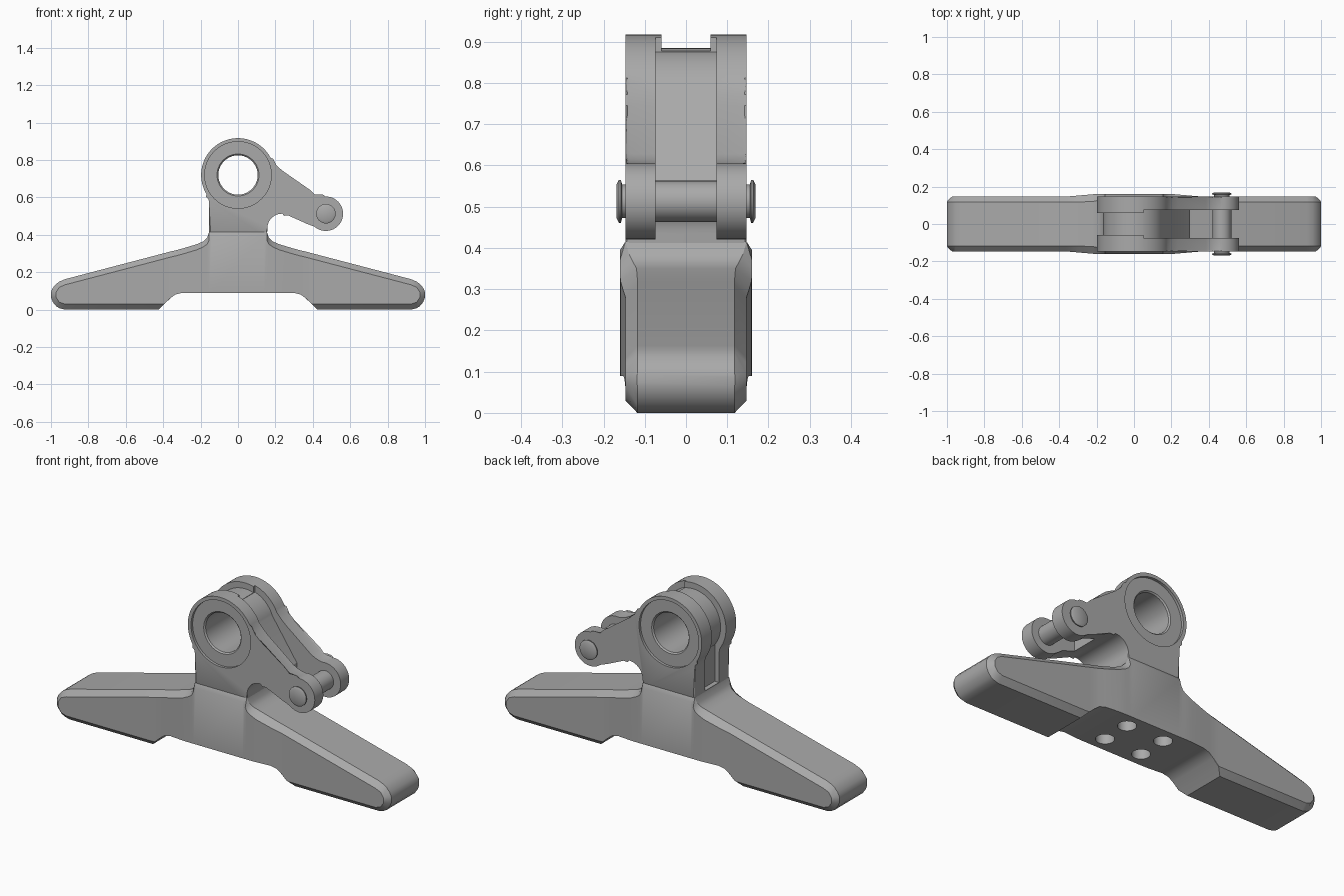
import bpy, bmesh
from math import sin, cos, pi, radians

cube = bpy.data.objects.get("Cube")
if cube:
    bpy.data.objects.remove(cube)

GREY = (0.4, 0.4, 0.4, 1)
grey = bpy.data.materials.new("plain_grey")
grey.use_nodes = True
grey.diffuse_color = GREY
grey.node_tree.nodes["Principled BSDF"].inputs["Base Color"].default_value = GREY

RING = (0, 0.72)
PIN = (0.47, 0.513)


def finish(bm, name):
    bmesh.ops.recalc_face_normals(bm, faces=bm.faces)
    mesh = bpy.data.meshes.new(name)
    bm.to_mesh(mesh)
    bm.free()
    mesh.materials.append(grey)
    ob = bpy.data.objects.new(name, mesh)
    bpy.context.collection.objects.link(ob)
    return ob


def arc(centre, r, a0, a1, n):
    angles = [radians(a0 + (a1 - a0) * i / n) for i in range(n + 1)]
    return [(centre[0] + r * cos(a), centre[1] + r * sin(a)) for a in angles]


def slab(name, outline, half, bevel=0):
    """Extrude an x-z outline to both sides of y = 0."""
    bm = bmesh.new()
    front = [bm.verts.new((x, -half, z)) for x, z in outline]
    back = [bm.verts.new((x, half, z)) for x, z in outline]
    caps = [bm.faces.new(front), bm.faces.new(back[::-1])]
    n = len(outline)
    for i in range(n):
        j = (i + 1) % n
        bm.faces.new((front[i], back[i], back[j], front[j]))
    if bevel:
        rim = list({e for f in caps for e in f.edges})
        bmesh.ops.bevel(bm, geom=rim, offset=bevel, segments=2, profile=0.5, affect='EDGES')
    return finish(bm, name)


def lathe(name, centre, half_profile, n=64):
    """Turn a (radius, y) half profile, mirrored in y, about a y axis."""
    profile = half_profile + [(r, -y) for r, y in half_profile[::-1]]
    bm = bmesh.new()
    rings = []
    for r, y in profile:
        rings.append([bm.verts.new((centre[0] + r * cos(2 * pi * i / n), y,
                                    centre[1] + r * sin(2 * pi * i / n))) for i in range(n)])
    for a, b in zip(rings, rings[1:]):
        for i in range(n):
            j = (i + 1) % n
            bm.faces.new((a[i], a[j], b[j], b[i]))
    bm.faces.new(rings[0])
    bm.faces.new(rings[-1])
    return finish(bm, name)


def cut(ob, cutter):
    cutter.hide_render = True
    mod = ob.modifiers.new("cut", 'BOOLEAN')
    mod.operation = 'DIFFERENCE'
    mod.solver = 'EXACT'
    mod.object = cutter
    bpy.context.view_layer.objects.active = ob
    bpy.ops.object.modifier_apply(modifier=mod.name)
    bpy.data.objects.remove(cutter)


def smooth(ob):
    bpy.ops.object.select_all(action='DESELECT')
    ob.select_set(True)
    bpy.context.view_layer.objects.active = ob
    bpy.ops.object.shade_smooth_by_angle(angle=radians(28))


# Base: cross-sections from centre to tip, mirrored
# x, top z, top half width, side top z, half width, side bottom z, bottom z, bottom half width
stations = [
    (0.140, 0.415, 0.147, 0.395, 0.160, 0.09, 0.09, 0.160),
    (0.155, 0.415, 0.147, 0.370, 0.160, 0.09, 0.09, 0.160),
    (0.165, 0.385, 0.138, 0.350, 0.160, 0.09, 0.09, 0.160),
    (0.185, 0.365, 0.128, 0.336, 0.160, 0.09, 0.09, 0.160),
    (0.220, 0.350, 0.120, 0.320, 0.159, 0.09, 0.09, 0.159),
    (0.300, 0.326, 0.118, 0.296, 0.152, 0.09, 0.09, 0.152),
    (0.335, 0.317, 0.118, 0.287, 0.149, 0.081, 0.081, 0.149),
    (0.360, 0.311, 0.118, 0.281, 0.147, 0.062, 0.062, 0.147),
    (0.395, 0.302, 0.118, 0.272, 0.147, 0.030, 0.030, 0.145),
    (0.425, 0.294, 0.118, 0.264, 0.147, 0.030, 0.0, 0.118),
    (0.925, 0.163, 0.118, 0.133, 0.147, 0.030, 0.0, 0.118),
    (0.955, 0.150, 0.118, 0.120, 0.147, 0.040, 0.008, 0.118),
    (0.972, 0.138, 0.118, 0.095, 0.147, 0.065, 0.018, 0.118),
    (0.990, 0.117, 0.118, 0.095, 0.132, 0.065, 0.040, 0.118),
    (1.000, 0.095, 0.118, 0.085, 0.119, 0.075, 0.065, 0.118),
]
bm = bmesh.new()
loops = []
for sign, row in [(-1, s) for s in stations[::-1]] + [(1, s) for s in stations]:
    x, zt, ft, zst, w, zsb, zb, fb = row
    if zsb == zb:
        zsb += 0.001
    side = [(ft, zt), (w, zst), (w, zsb), (fb, zb)]
    ring = side + [(-y, z) for y, z in side[::-1]]
    loops.append([bm.verts.new((sign * x, y, z)) for y, z in ring])
for a, b in zip(loops, loops[1:]):
    for i in range(8):
        j = (i + 1) % 8
        bm.faces.new((a[i], a[j], b[j], b[i]))
bm.faces.new(loops[0])
bm.faces.new(loops[-1])
base = finish(bm, "base")

# Four blind bolt holes underneath
for x in (-0.11, 0.11):
    for y in (-0.08, 0.08):
        bpy.ops.mesh.primitive_cylinder_add(vertices=32, radius=0.045, depth=0.2, location=(x, y, 0.1))
        cut(base, bpy.context.object)
smooth(base)

# Upright bracket: neck, ring and side arm in one outline
outline = [(-0.155, 0.38), (-0.155, 0.57), (-0.157, 0.59)]
outline += arc(RING, 0.197, 215, 24, 48)
outline += [(0.205, 0.772), (0.235, 0.745), (0.385, 0.628), (0.41, 0.615), (0.435, 0.607)]
outline += arc(PIN, 0.092, 98, -118, 32)
outline += [(0.405, 0.445), (0.375, 0.467), (0.27, 0.503)]
outline += arc((0.235, 0.435), 0.078, 80, 180, 12)
outline += [(0.155, 0.38)]
bracket = slab("bracket", outline, 0.147, 0.010)

# Narrow slot on the outer side and over the top
narrow = [(-0.13, 0.42)] + arc(RING, 0.165, 218, 72, 32)
narrow += [(0.051, 1.0), (-0.3, 1.0), (-0.3, 0.42)]
cut(bracket, slab("narrow_slot_cutter", narrow, 0.06))

# Wide slot splitting the side arm into a fork
wide = arc(RING, 0.163, 72, 20, 14)
wide += [(0.3, 0.56), (0.3, 0.4), (0.7, 0.3), (0.7, 1.0), (0.05, 1.0)]
cut(bracket, slab("wide_slot_cutter", wide, 0.074))

# Through bore with a shallow round recess on both faces
bore = [(0.178, -0.2), (0.178, -0.133), (0.112, -0.133), (0.105, -0.126)]
cut(bracket, lathe("bore_cutter", RING, bore, 96))
smooth(bracket)

# Cross pin with grooved, chamfered heads
pin = lathe("cross_pin", PIN, [(0.040, -0.169), (0.052, -0.163), (0.052, -0.158),
                               (0.041, -0.155), (0.041, -0.14), (0.05, -0.135)])
smooth(pin)
